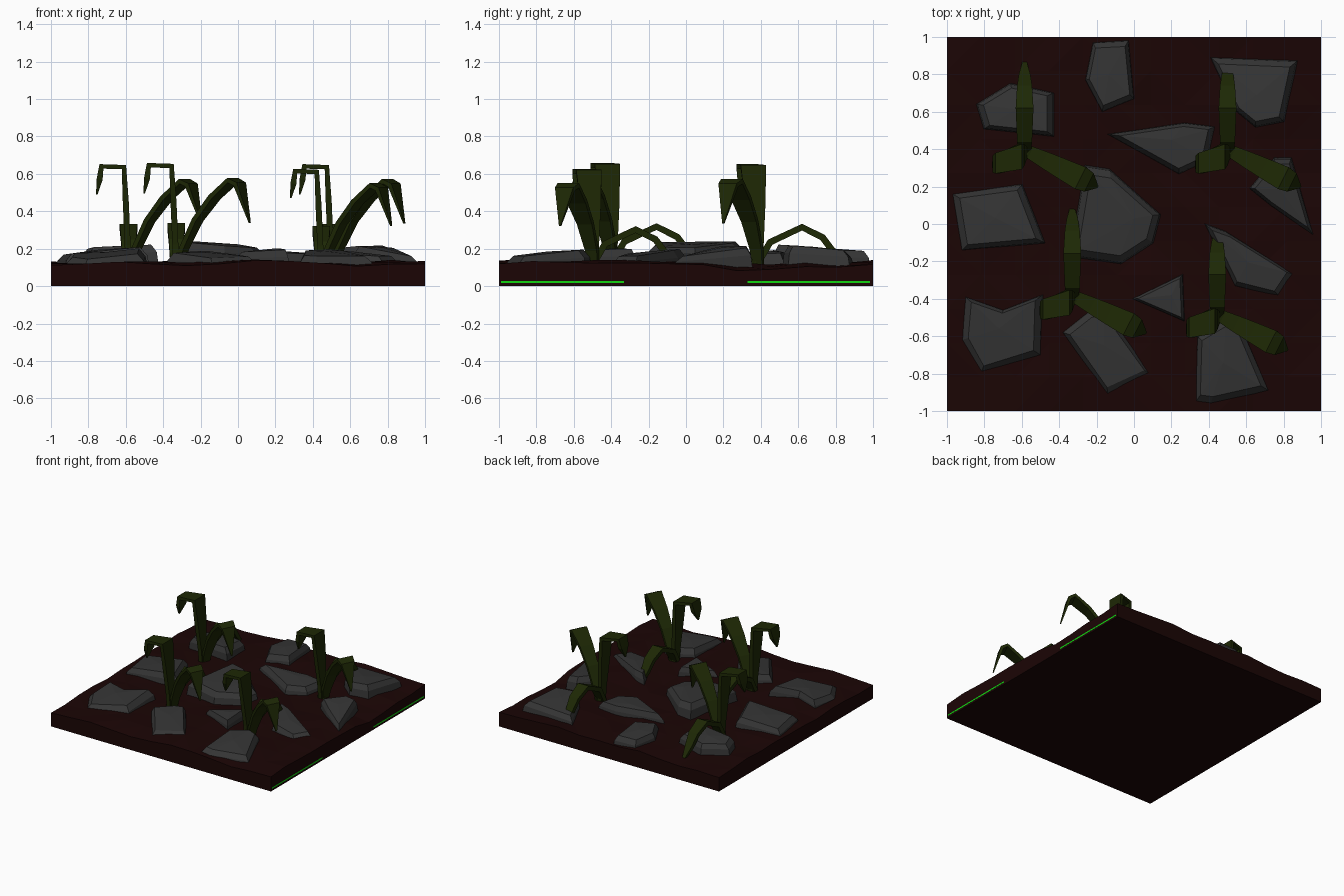
import bpy, bmesh, math, random
from mathutils import Vector

if "Cube" in bpy.data.objects:
    bpy.data.objects.remove(bpy.data.objects["Cube"])

random.seed(4)


def material(name, rgb):
    m = bpy.data.materials.new(name)
    m.diffuse_color = (*rgb, 1)
    m.use_nodes = True
    m.node_tree.nodes["Principled BSDF"].inputs["Base Color"].default_value = m.diffuse_color
    return m


SOIL = material("dark red soil", (0.0108, 0.0016, 0.0015))
ROCK = material("grey rock", (0.035, 0.035, 0.035))
LEAF = material("dark green leaf", (0.0125, 0.0208, 0.0014))
TRIM = material("bright green", (0.005, 0.68, 0.005))


def finish(bm, name, mat):
    bmesh.ops.recalc_face_normals(bm, faces=bm.faces)
    me = bpy.data.meshes.new(name)
    bm.to_mesh(me)
    bm.free()
    me.materials.append(mat)
    ob = bpy.data.objects.new(name, me)
    bpy.context.collection.objects.link(ob)
    return ob


def bridge(bm, a, b):
    n = len(a)
    for i in range(n):
        bm.faces.new((a[i], a[(i + 1) % n], b[(i + 1) % n], b[i]))


# Uneven slab of soil, with a dip on the right edge
def ground_height(x, y):
    bump = 0.012 * (1 - x * x) * (1 - y * y)
    dip = 0.02 * max(0, x) ** 2 * math.exp(-((y - 0.3) / 0.2) ** 2)
    return (0.119 + bump - dip + 0.008 * math.sin(7.3 * x + 2.0 * y + 2.2)
            + 0.006 * math.cos(3.4 * y - 1.6 * x + 2.9) + random.uniform(-0.009, 0.009))


bm = bmesh.new()
bmesh.ops.create_grid(bm, x_segments=11, y_segments=11, size=1)
for v in bm.verts:
    v.co.z = ground_height(v.co.x, v.co.y)
bmesh.ops.triangulate(bm, faces=bm.faces)
border = [e for e in bm.edges if e.is_boundary]
skirt = bmesh.ops.extrude_edge_only(bm, edges=border)["geom"]
for v in skirt:
    if isinstance(v, bmesh.types.BMVert):
        v.co.z = 0
bmesh.ops.contextual_create(bm, geom=[e for e in skirt if isinstance(e, bmesh.types.BMEdge)
                                      and all(v.co.z == 0 for v in e.verts)])
finish(bm, "soil_slab", SOIL)

# Thin green strips along the right side
for y in (-0.66, 0.655):
    bm = bmesh.new()
    bmesh.ops.create_cube(bm, size=1)
    for v in bm.verts:
        v.co = Vector((0.998 + v.co.x * 0.005, y + v.co.y * 0.655, 0.022 + v.co.z * 0.011))
    finish(bm, "side_strip", TRIM)


# Rocks: outline, bevelled shoulder and a faceted top sloping by (sx, sy)
def rock(height, sx, sy, outline, peak_at=None):
    bm = bmesh.new()
    c = sum((Vector((x, y, 0)) for x, y in outline), Vector()) / len(outline)

    def ring(scale, z, slope):
        return [bm.verts.new((c.x + (x - c.x) * scale, c.y + (y - c.y) * scale,
                              z + slope * ((x - c.x) * sx + (y - c.y) * sy)))
                for x, y in outline]

    base = ring(1.04, 0.09, 0)
    shoulder = ring(0.98, height - 0.045, 0.8)
    top = ring(0.83, height - 0.008, 1)
    bridge(bm, base, shoulder)
    bridge(bm, shoulder, top)
    px, py = peak_at or (c.x, c.y)
    peak = bm.verts.new((px, py, height + (px - c.x) * sx + (py - c.y) * sy))
    for i in range(len(top)):
        bm.faces.new((top[i], top[(i + 1) % len(top)], peak))
    bm.faces.new(base[::-1])
    finish(bm, "rock", ROCK)


rock(0.230, -.07, .02, [(-.26, .31), (-.13, .29), (.14, .05), (.10, -.10), (-.07, -.21),
                        (-.34, -.17)], (.0, .03))
rock(0.20, 0, -.02, [(-.22, .97), (-.03, .98), (0, .67), (-.17, .60), (-.26, .77)])
rock(0.215, .03, -.06, [(-.84, .64), (-.66, .75), (-.43, .70), (-.43, .47), (-.80, .51)])
rock(0.21, .02, -.08, [(.41, .89), (.87, .87), (.80, .55), (.65, .52), (.54, .61)])
rock(0.188, -.03, .02, [(-.14, .48), (.27, .54), (.43, .52), (.39, .34), (.24, .27)], (.2, .45))
rock(0.205, -.10, .08, [(.62, .19), (.75, .35), (.84, .35), (.96, -.06), (.73, .10)])
rock(0.195, .08, 0, [(-.97, .16), (-.60, .21), (-.48, -.10), (-.92, -.14)])
rock(0.185, -.05, .05, [(.38, 0), (.49, -.04), (.86, -.27), (.78, -.39), (.54, -.33)])
rock(0.20, .05, .02, [(-.01, -.40), (.26, -.27), (.27, -.52)], (.2, -.38))
rock(0.18, .06, .09, [(-.90, -.39), (-.70, -.46), (-.49, -.38), (-.50, -.70),
                      (-.82, -.80), (-.92, -.62)])
rock(0.18, 0, .08, [(-.24, -.47), (-.16, -.45), (.10, -.81), (-.14, -.92), (-.38, -.58)])
rock(0.185, -.02, .08, [(.49, -.51), (.57, -.54), (.72, -.89), (.41, -.96), (.33, -.95),
                        (.34, -.60)])


# Leaves: a flat tapering strip swept along (reach, sideways, height, width)
def leaf(name, origin, heading, path, scale, thickness):
    d = Vector((math.cos(math.radians(heading)), math.sin(math.radians(heading)), 0))
    side = Vector((-d.y, d.x, 0))
    pts = [Vector((*origin, 0)) + (d * r + side * s + Vector((0, 0, z))) * scale
           for r, s, z, _ in path]
    bm = bmesh.new()
    rings = []
    for i, (p, (_, _, _, w)) in enumerate(zip(pts, path)):
        a = (p - pts[i - 1]).normalized() if i else (pts[1] - p).normalized()
        b = (pts[i + 1] - p).normalized() if i < len(pts) - 1 else a
        n = (a + b).normalized().cross(side).normalized()
        thick = thickness if w > 0.02 else 0.004
        rings.append([bm.verts.new(p + side * sx * w / 2 + n * sn * thick)
                      for sx, sn in ((-1, -1), (1, -1), (1, 1), (-1, 1))])
    for a, b in zip(rings, rings[1:]):
        bridge(bm, a, b)
    bm.faces.new(rings[0][::-1])
    bm.faces.new(rings[-1])
    finish(bm, name, LEAF)


TALL = [(0, 0, .10, .06), (.005, 0, .22, .07), (.015, .01, .45, .11), (.025, .02, .636, .135),
        (.145, .055, .64, .11), (.155, .06, .57, .09), (.17, .065, .49, .01)]
ARCH = [(0, 0, .10, .05), (.03, 0, .20, .07), (.11, 0, .35, .09), (.21, 0, .47, .11),
        (.32, 0, .56, .13), (.36, 0, .54, .11), (.42, 0, .335, .01)]
LOW = [(-.02, 0, .10, .06), (.06, 0, .235, .08), (.23, 0, .315, .095), (.34, 0, .26, .08),
       (.40, 0, .18, .06), (.50, 0, .08, .01)]

for x, y, s in ((-.575, .39, 1), (.51, .39, 1), (-.32, -.39, 1.01), (.455, -.49, .96)):
    leaf("tall_leaf", (x - .01, y - .01), 180, TALL, s, 0.016)
    leaf("arching_leaf", (x + .005, y), -27, ARCH, s, 0.013)
    leaf("low_leaf", (x - .01, y), 90, LOW, s, 0.018)
